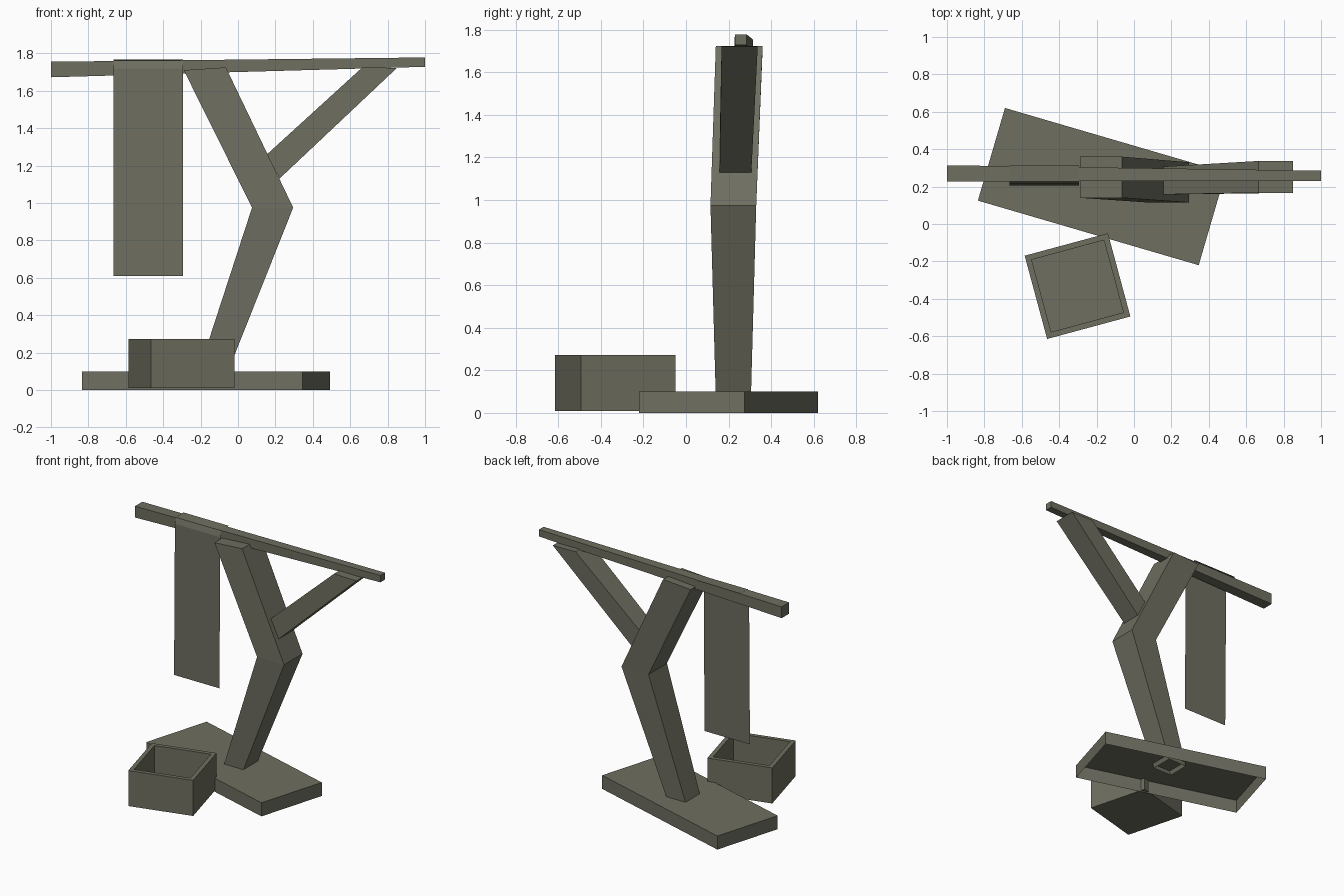
import bpy, bmesh, math
from mathutils import Matrix

if "Cube" in bpy.data.objects:
    bpy.data.objects.remove(bpy.data.objects["Cube"])

COLOUR = (0.156, 0.156, 0.118, 1)
mat = bpy.data.materials.new("olive_grey")
mat.use_nodes = True
mat.diffuse_color = COLOUR
mat.node_tree.nodes["Principled BSDF"].inputs["Base Color"].default_value = COLOUR


def finish(name, bm, recalc=True):
    if recalc:
        bmesh.ops.recalc_face_normals(bm, faces=bm.faces)
    mesh = bpy.data.meshes.new(name)
    bm.to_mesh(mesh)
    bm.free()
    mesh.materials.append(mat)
    obj = bpy.data.objects.new(name, mesh)
    bpy.context.collection.objects.link(obj)
    return obj


def timber(name, sections, cap_start=True):
    """Loft four-sided sections, each (xz point, xz point, y front, y back)."""
    bm = bmesh.new()
    rings = []
    for (x0, z0), (x1, z1), y0, y1 in sections:
        corners = [(x0, y0, z0), (x1, y0, z1), (x1, y1, z1), (x0, y1, z0)]
        rings.append([bm.verts.new(c) for c in corners])
    for a, b in zip(rings, rings[1:]):
        for i in range(4):
            j = (i + 1) % 4
            bm.faces.new((a[i], a[j], b[j], b[i]))
    bm.faces.new(rings[-1])
    if cap_start:
        bm.faces.new(rings[0])
    return finish(name, bm)


def box(length, width, z0, z1, centre, angle):
    """Turned box; returns its bmesh with the top and bottom faces."""
    bm = bmesh.new()
    bmesh.ops.create_cube(bm, size=1)
    bmesh.ops.scale(bm, vec=(length, width, z1 - z0), verts=bm.verts)
    place = Matrix.Translation((*centre, (z0 + z1) / 2))
    bm.transform(place @ Matrix.Rotation(math.radians(angle), 4, "Z"))
    bm.normal_update()
    faces = sorted(bm.faces, key=lambda f: f.calc_center_median().z)
    return bm, faces[-1], faces[0]


# Hollow base slab, open underneath
bm, top, bottom = box(1.23, 0.516, 0, 0.1, (-0.172, 0.2), -16.3)
bmesh.ops.delete(bm, geom=[bottom], context="FACES_ONLY")
finish("base", bm, recalc=False)

# Square trough with a rim and a sunken floor
bm, top, bottom = box(0.461, 0.461, 0.01, 0.272, (-0.302, -0.332), 15.1)
bmesh.ops.inset_individual(bm, faces=[top], thickness=0.043)
floor = bmesh.ops.extrude_discrete_faces(bm, faces=[top])["faces"][0]
bmesh.ops.translate(bm, vec=(0, 0, -0.22), verts=floor.verts)
finish("trough", bm)

# Bent post, brace and crossbeam
timber("post", [
    ((-0.22, 0.07), (-0.065, 0.07), 0.14, 0.305),
    ((0.075, 0.975), (0.295, 0.975), 0.115, 0.33),
    ((-0.29, 1.71), (-0.065, 1.725), 0.14, 0.36),
], cap_start=False)
timber("brace", [
    ((0.155, 1.26), (0.222, 1.13), 0.158, 0.307),
    ((0.665, 1.725), (0.85, 1.722), 0.167, 0.337),
])
timber("crossbeam", [
    ((-1, 1.672), (-1, 1.755), 0.228, 0.314),
    ((1, 1.728), (1, 1.778), 0.23, 0.285),
])

# Hanging cloth folded over the beam
bm = bmesh.new()
profile = [(0.205, 0.61), (0.215, 1.72), (0.228, 1.762), (0.314, 1.766)]
rows = [[bm.verts.new((x, y, z)) for x in (-0.665, -0.295)] for y, z in profile]
for (a, b), (c, d) in zip(rows, rows[1:]):
    bm.faces.new((a, b, d, c))
finish("cloth", bm, recalc=False)
